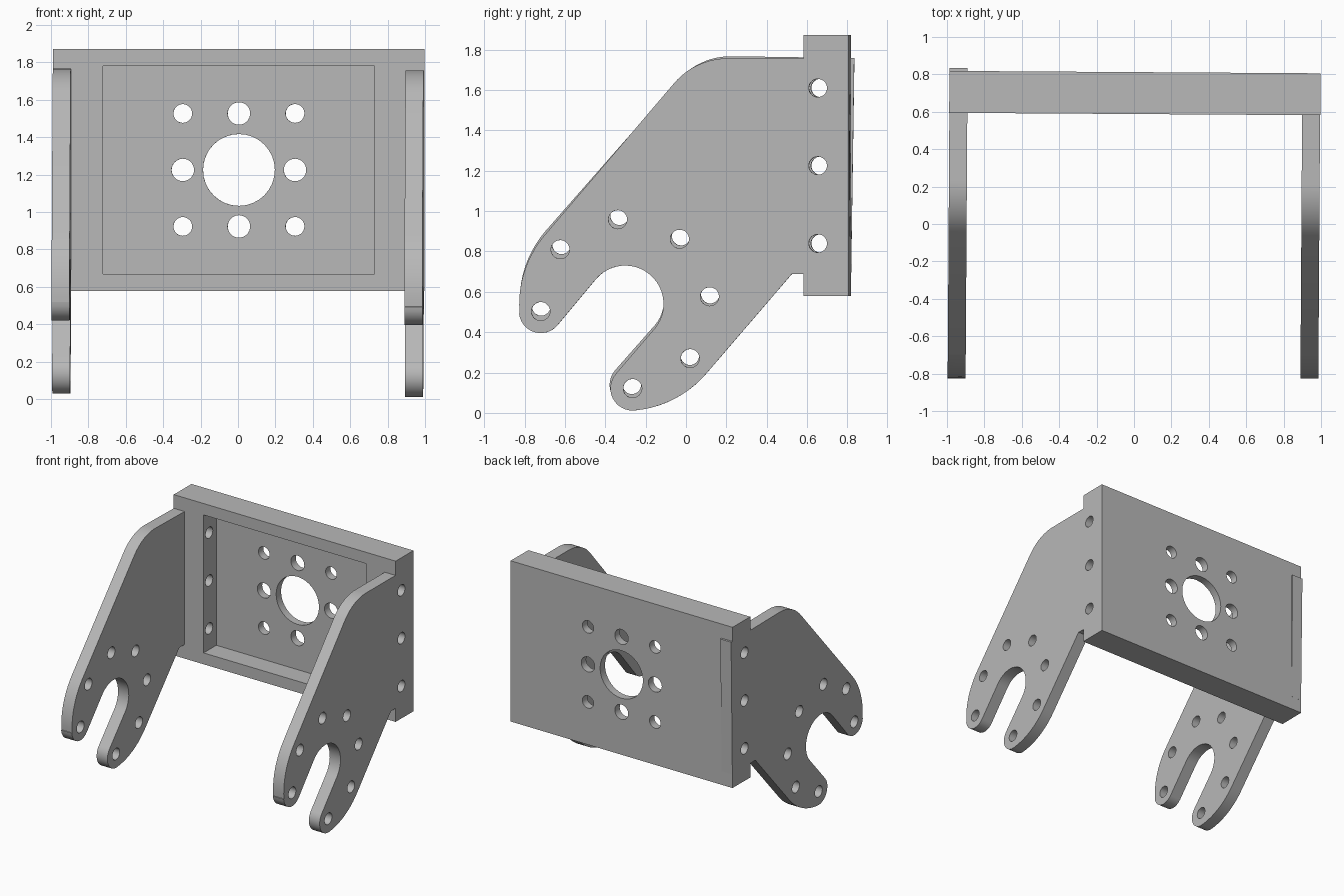
import bpy, bmesh
from math import sin, cos, radians
from mathutils import Matrix, Vector

cube = bpy.data.objects.get("Cube")
if cube:
    bpy.data.objects.remove(cube, do_unlink=True)

grey = bpy.data.materials.new("machined grey")
grey.use_nodes = True
color = (0.48, 0.48, 0.48, 1)
grey.diffuse_color = color
grey.node_tree.nodes["Principled BSDF"].inputs["Base Color"].default_value = color


def finish(name, bm):
    bmesh.ops.recalc_face_normals(bm, faces=bm.faces)
    mesh = bpy.data.meshes.new(name)
    bm.to_mesh(mesh)
    bm.free()
    mesh.materials.append(grey)
    obj = bpy.data.objects.new(name, mesh)
    bpy.context.collection.objects.link(obj)
    return obj


def add_box(bm, low, high):
    low, high = Vector(low), Vector(high)
    matrix = Matrix.Translation((low + high) / 2) @ Matrix.Diagonal((high - low).to_4d())
    bmesh.ops.create_cube(bm, size=1, matrix=matrix)


def add_rod(bm, center, radius, axis, length):
    turn = Matrix.Rotation(radians(90), 4, "Y" if axis == "X" else "X")
    bmesh.ops.create_cone(bm, cap_ends=True, segments=32, radius1=radius, radius2=radius,
                          depth=length, matrix=Matrix.Translation(center) @ turn)


def cut(obj, bm):
    cutter = finish("cutter", bm)
    cutter.hide_render = True
    mod = obj.modifiers.new("cut", "BOOLEAN")
    mod.operation, mod.solver, mod.object = "DIFFERENCE", "EXACT", cutter
    bpy.context.view_layer.objects.active = obj
    bpy.ops.object.modifier_apply(modifier=mod.name)
    bpy.data.objects.remove(cutter, do_unlink=True)


def arc(center, radius, start, end, steps):
    angles = [radians(start + (end - start) * i / steps) for i in range(steps + 1)]
    return [(center[0] + radius * cos(a), center[1] + radius * sin(a)) for a in angles]


# Screw holes running sideways through the plate ends
def cut_side_holes(obj):
    bm = bmesh.new()
    for z in (0.84, 1.225, 1.61):
        add_rod(bm, (0, 0.66, z), 0.045, "X", 2.4)
    cut(obj, bm)


# Back plate with a front recess
bm = bmesh.new()
add_box(bm, (-0.992, 0.588, 0.579), (0.992, 0.812, 1.872))
plate = finish("back_plate", bm)
bm = bmesh.new()
add_box(bm, (-0.726, 0.5, 0.67), (0.726, 0.75, 1.78))
cut(plate, bm)

# Motor opening and its ring of eight holes
bm = bmesh.new()
add_rod(bm, (0, 0.78, 1.225), 0.192, "Y", 0.3)
for i in (-1, 0, 1):
    for j in (-1, 0, 1):
        if i or j:
            radius = 0.05 if i and j else 0.06
            add_rod(bm, (i * 0.3, 0.78, 1.225 + j * 0.302), radius, "Y", 0.3)
cut(plate, bm)
cut_side_holes(plate)

# Side arm: a forked profile around one pivot center
PIVOT = (-0.295, 0.54)
RING = 0.42


def ring_point(angle):
    return arc(PIVOT, RING, angle, angle, 1)[0]


def side_arm(name, side, back):
    outline = [(back, 1.757)]
    outline += arc((0.214, 1.407), 0.35, 90, 140, 12)
    outline += arc(PIVOT, 0.525, 140, 185, 10)
    outline += arc(ring_point(185), 0.108, 186, 320, 12)
    outline += arc(PIVOT, 0.19, 140, -40, 24)
    outline += arc(ring_point(275), 0.11, 140, 274, 12)
    outline += arc(PIVOT, 0.53, 275, 320, 10)
    outline += [(0.53, 0.687), (back, 0.687)]
    bm = bmesh.new()
    face = bm.faces.new([bm.verts.new((side * 0.991, y, z)) for y, z in outline])
    solid = bmesh.ops.extrude_face_region(bm, geom=[face])
    moved = [v for v in solid["geom"] if isinstance(v, bmesh.types.BMVert)]
    bmesh.ops.translate(bm, verts=moved, vec=(-side * 0.096, 0, 0))
    arm = finish(name, bm)
    bm = bmesh.new()
    for k in range(8):
        if k != 5:  # the slot opens here
            y, z = ring_point(5 + 45 * k)
            add_rod(bm, (side * 0.94, y, z), 0.046, "X", 0.4)
    cut(arm, bm)
    return arm


left_arm = side_arm("left_arm", 1, 0.8)
right_arm = side_arm("right_arm", -1, 0.82)

# The right arm sits slightly tilted in the plate
hinge = Matrix.Translation((0, 0.9, 1.2))
right_arm.data.transform(hinge @ Matrix.Rotation(-0.015, 4, "X") @ hinge.inverted())

# Slight turn of the whole bracket, then smooth the round walls
for obj in (plate, left_arm, right_arm):
    if obj is not plate:
        cut_side_holes(obj)
    obj.data.transform(Matrix.Rotation(-0.0065, 4, "Z"))
    bpy.ops.object.select_all(action="DESELECT")
    obj.select_set(True)
    bpy.context.view_layer.objects.active = obj
    bpy.ops.object.shade_smooth_by_angle(angle=radians(30))
